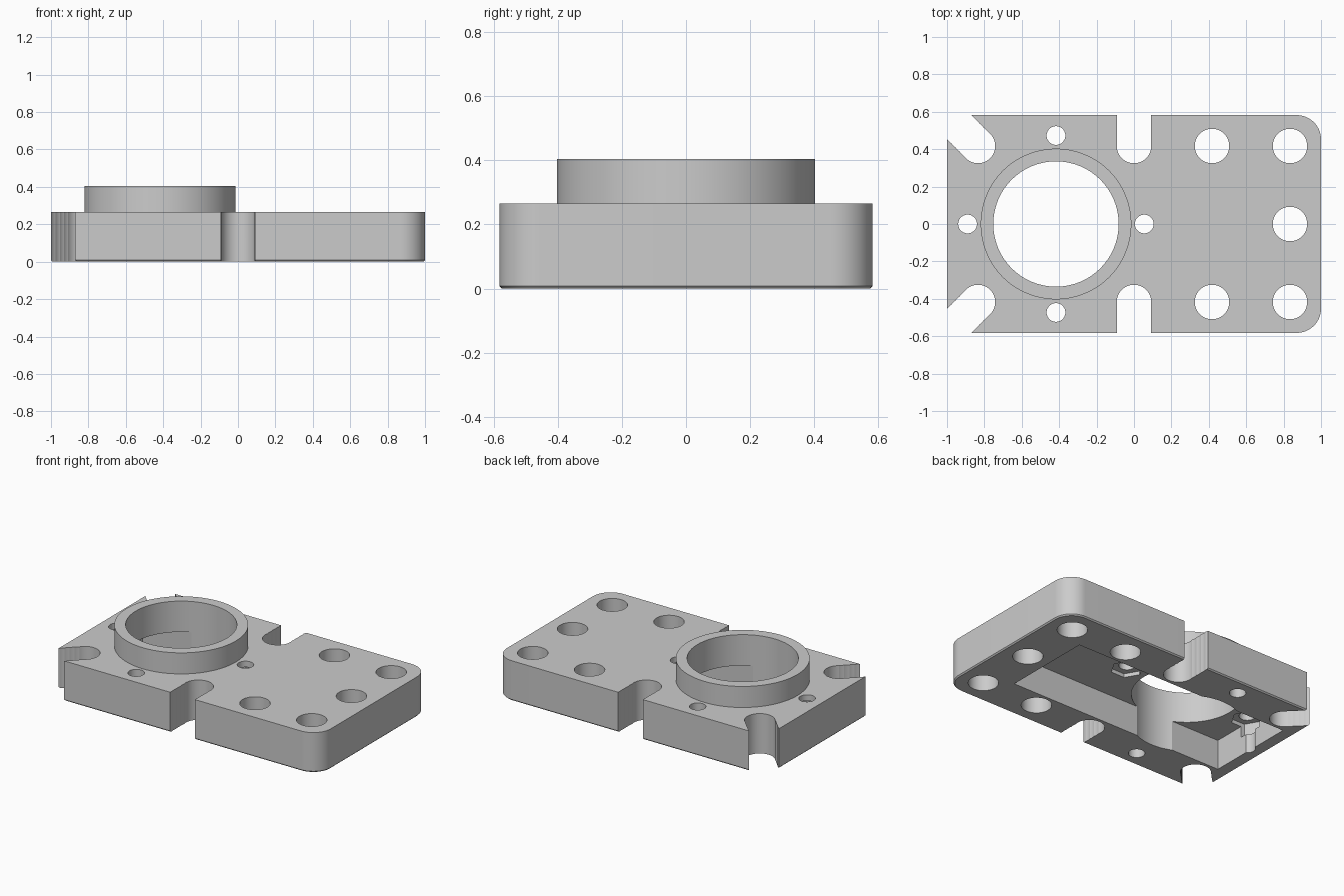
import bpy, bmesh, math
from mathutils import Matrix, Vector

cube = bpy.data.objects.get("Cube")
if cube:
    bpy.data.objects.remove(cube, do_unlink=True)

HALF_W, TOP, BOSS_TOP = 0.582, 0.265, 0.405
PITCH, HOLE_R, BORE_R = 0.417, 0.092, 0.335
CORNER_R = 0.13

grey = bpy.data.materials.new("plain_grey")
grey.use_nodes = True
grey.diffuse_color = (0.6, 0.6, 0.6, 1)
grey.node_tree.nodes["Principled BSDF"].inputs["Base Color"].default_value = grey.diffuse_color


def add_object(name, bm):
    bmesh.ops.recalc_face_normals(bm, faces=bm.faces)
    mesh = bpy.data.meshes.new(name)
    bm.to_mesh(mesh)
    bm.free()
    mesh.materials.append(grey)
    obj = bpy.data.objects.new(name, mesh)
    bpy.context.collection.objects.link(obj)
    return obj


def cylinder(name, x, y, r, z0, z1, sides=48, turn=0.0):
    bm = bmesh.new()
    place = Matrix.Translation((x, y, (z0 + z1) / 2)) @ Matrix.Rotation(turn, 4, 'Z')
    bmesh.ops.create_cone(bm, cap_ends=True, segments=sides, radius1=r, radius2=r,
                          depth=z1 - z0, matrix=place)
    return add_object(name, bm)


def box(name, low, high):
    low, high = Vector(low), Vector(high)
    bm = bmesh.new()
    place = Matrix.Translation((low + high) / 2) @ Matrix.Diagonal((*(high - low), 1))
    bmesh.ops.create_cube(bm, size=1, matrix=place)
    return add_object(name, bm)


def combine(target, tool, operation='DIFFERENCE'):
    mod = target.modifiers.new("shape", 'BOOLEAN')
    mod.operation, mod.solver, mod.object = operation, 'EXACT', tool
    bpy.context.view_layer.objects.active = target
    bpy.ops.object.modifier_apply(modifier=mod.name)
    bpy.data.objects.remove(tool, do_unlink=True)


def outline(inset):
    """Block outline: square left corners, rounded right corners."""
    e, w = 1 - inset, HALF_W - inset
    r = CORNER_R - inset
    pts = [(-e, w), (-e, -w)]
    for cy, start in ((-w + r, -90), (w - r, 0)):
        for i in range(17):
            a = math.radians(start + 90 * i / 16)
            pts.append((e - r + r * math.cos(a), cy + r * math.sin(a)))
    return pts


# Block with a slim chamfer around its foot
bm = bmesh.new()
rings = [[bm.verts.new((x, y, z)) for x, y in outline(inset)]
         for z, inset in ((0, 0.008), (0.008, 0), (TOP, 0))]
for lower, upper in zip(rings, rings[1:]):
    for i in range(len(lower)):
        j = (i + 1) % len(lower)
        bm.faces.new((lower[i], lower[j], upper[j], upper[i]))
bm.faces.new(rings[0])
bm.faces.new(rings[-1])
block = add_object("mounting_block", bm)

# Raised collar, then the bore straight through it
combine(block, cylinder("collar", -PITCH, 0, 0.403, 0.22, BOSS_TOP, 96), 'UNION')
combine(block, box("underside_pocket", (-0.915, -0.305, -0.1), (0.685, 0.305, 0.2)))
combine(block, cylinder("bore", -PITCH, 0, BORE_R, -0.1, 0.5, 96))

# Nut recesses in the pocket roof
for x in (-0.89, 0.055):
    combine(block, cylinder("nut_recess", x, 0, 0.1, 0.126, 0.225, 6, math.pi / 6))

# Round through holes
holes = [(-0.89, 0, 0.05), (0.055, 0, 0.05), (2 * PITCH, 0, HOLE_R)]
for side in (-1, 1):
    holes += [(-PITCH, side * 0.473, 0.05),
              (PITCH, side * PITCH, HOLE_R), (2 * PITCH, side * PITCH, HOLE_R)]
for x, y, r in holes:
    combine(block, cylinder("hole", x, y, r, -0.1, 0.5))

# Open slots, milled as rows of overlapping round cuts
for side in (-1, 1):
    for i in range(7):
        combine(block, cylinder("side_slot", 0, side * (PITCH + 0.0415 * i),
                                HOLE_R, -0.1, 0.5))
    for i in range(12):
        step = 0.022 * i
        combine(block, cylinder("corner_slot", -2 * PITCH - step, side * (PITCH + step),
                                HOLE_R, -0.1, 0.5, 48, math.pi / 4))

# Smooth round walls, crisp edges
bpy.ops.object.select_all(action='DESELECT')
block.select_set(True)
bpy.context.view_layer.objects.active = block
bpy.ops.object.shade_smooth_by_angle(angle=math.radians(16))
